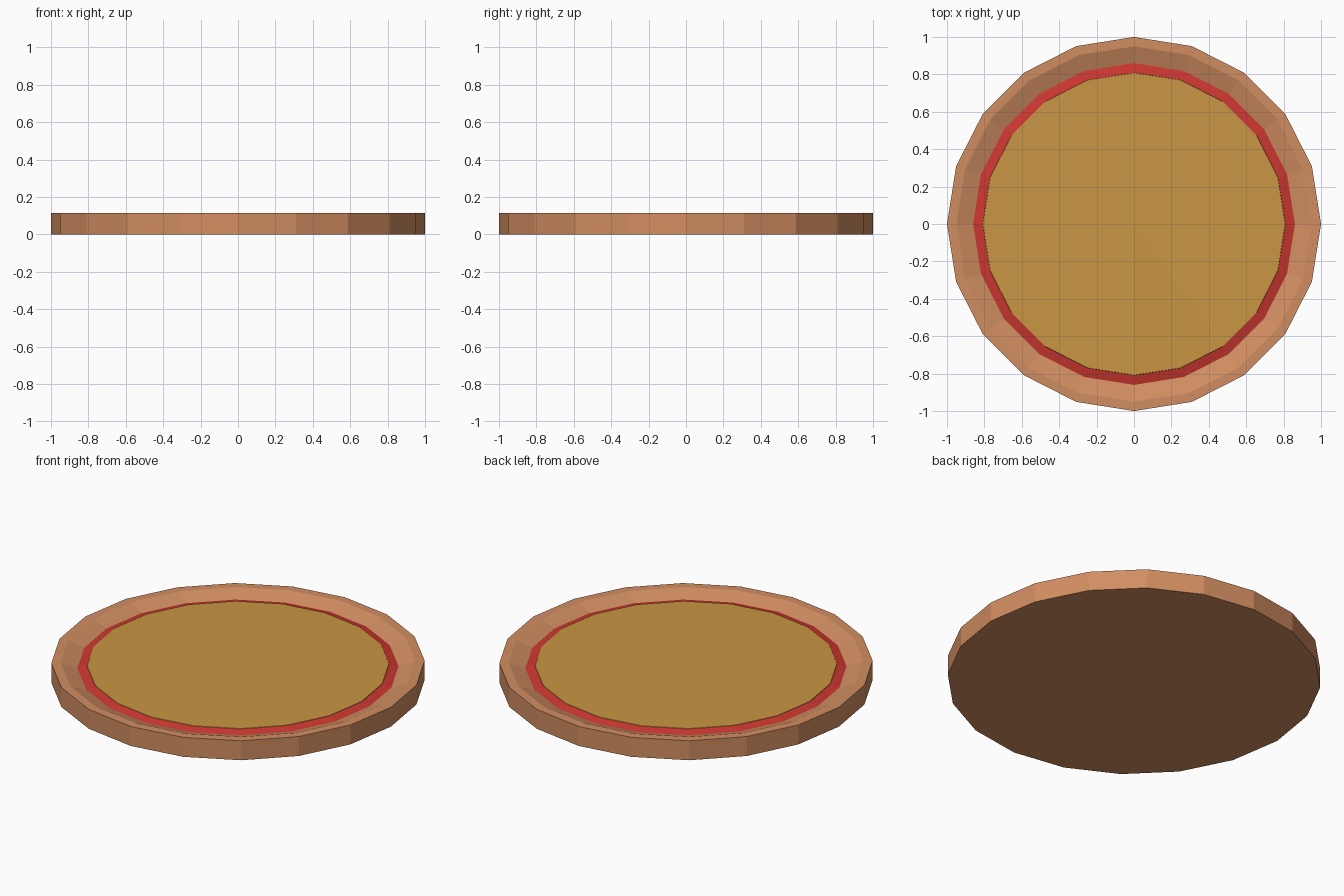
import bpy, bmesh
from math import cos, sin, tau

if "Cube" in bpy.data.objects:
    bpy.data.objects.remove(bpy.data.objects["Cube"])

SIDES = 20


def lathe(name, profile, color):
    """Revolve (radius, z) points about z into a flat-shaded solid; radius 0 closes an end."""
    bm = bmesh.new()
    rings = []
    for r, z in profile:
        if r == 0:
            rings.append([bm.verts.new((0, 0, z))] * SIDES)
        else:
            rings.append([bm.verts.new((r * cos(tau * i / SIDES), r * sin(tau * i / SIDES), z))
                          for i in range(SIDES)])
    for a, b in zip(rings, rings[1:]):
        for i in range(SIDES):
            j = (i + 1) % SIDES
            quad = [a[i], a[j], b[j], b[i]]
            bm.faces.new(list(dict.fromkeys(quad)))
    bmesh.ops.recalc_face_normals(bm, faces=bm.faces)
    mesh = bpy.data.meshes.new(name)
    bm.to_mesh(mesh)
    bm.free()
    mat = bpy.data.materials.new(name + "_color")
    mat.diffuse_color = (*color, 1)
    mat.use_nodes = True
    mat.node_tree.nodes["Principled BSDF"].inputs["Base Color"].default_value = mat.diffuse_color
    mesh.materials.append(mat)
    obj = bpy.data.objects.new(name, mesh)
    bpy.context.collection.objects.link(obj)
    return obj


# Crust: vertical wall, flat rim, then a slope down to the filling
lathe("crust", [(0, 0), (1, 0), (1, 0.115), (0.95, 0.115), (0.85, 0.079), (0, 0.079)],
      (0.64, 0.27, 0.12))

# Sauce: low bevelled disc showing as a red ring
lathe("sauce", [(0, 0.08), (0.863, 0.082), (0.808, 0.096), (0, 0.096)],
      (0.61, 0.038, 0.03))

# Cheese: very slightly domed disc on top
lathe("cheese", [(0, 0.09), (0.81, 0.094), (0.808, 0.098), (0, 0.103)],
      (0.58, 0.305, 0.056))
